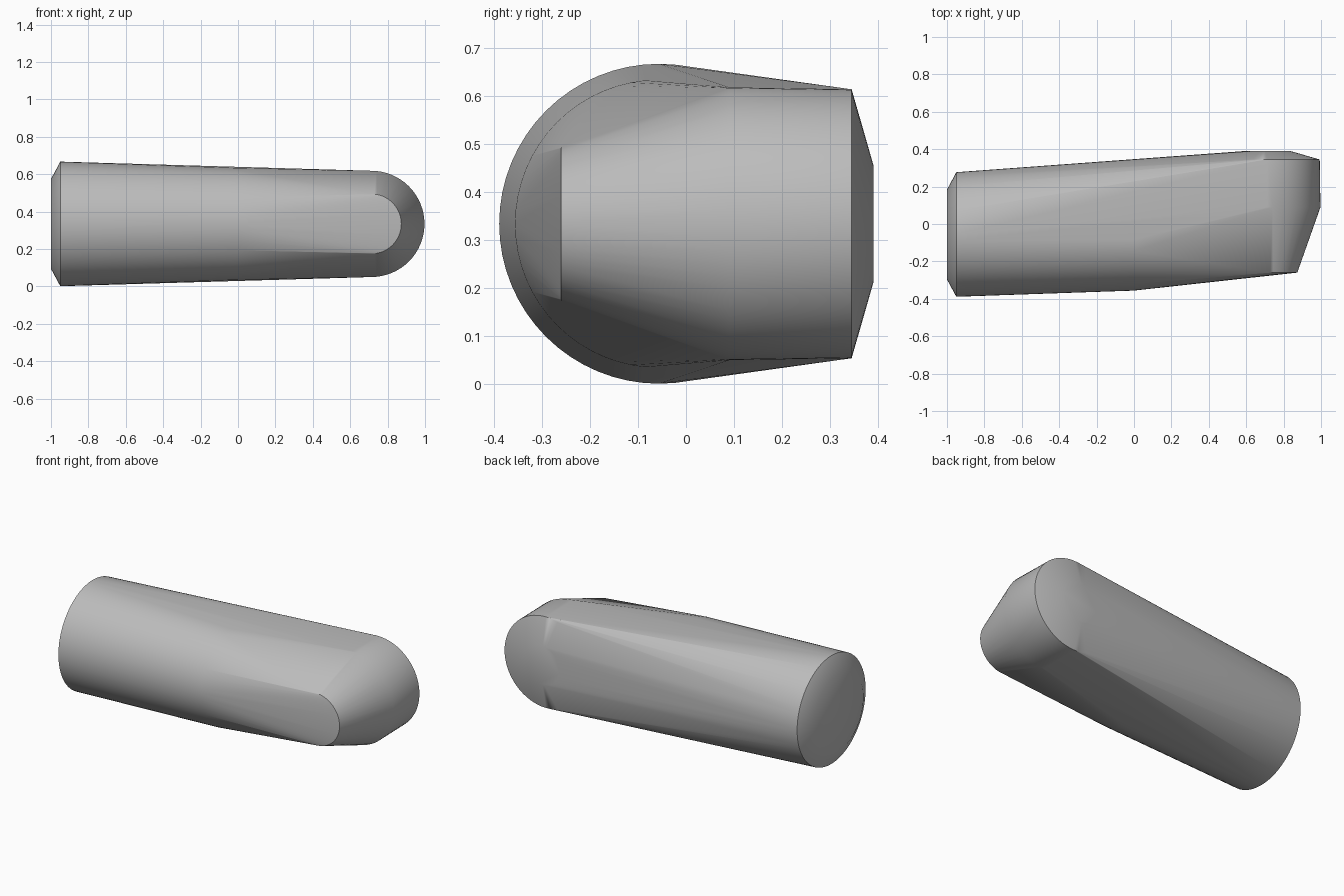
import bpy, bmesh, math
from mathutils import Vector

cube = bpy.data.objects.get("Cube")
if cube:
    bpy.data.objects.remove(cube, do_unlink=True)

SEGMENTS = 64
MID_Z = 0.334


def ring(bm, axis, centre, radius):
    """Add a circle of points facing along x or y."""
    for i in range(SEGMENTS):
        a = 2 * math.pi * i / SEGMENTS
        u, v = radius * math.cos(a), radius * math.sin(a)
        offset = Vector((0, u, v)) if axis == "x" else Vector((u, 0, v))
        bm.verts.new(Vector(centre) + offset)


# Grey finish
grey = bpy.data.materials.new("plain_grey")
colour = (0.5, 0.5, 0.5, 1)
grey.diffuse_color = colour
grey.use_nodes = True
grey.node_tree.nodes["Principled BSDF"].inputs["Base Color"].default_value = colour

bm = bmesh.new()

# Round shaft: chamfered end disc, full rim, slimmer middle
for x, radius in ((-1, 0.24), (-0.95, 0.333), (0, 0.3)):
    ring(bm, "x", (x, -0.056, MID_Z), radius)

# Rounded head: small front pad, wide wall, chamfered back
for y, radius in ((-0.26, 0.16), (0.09, 0.284), (0.345, 0.28), (0.39, 0.123)):
    ring(bm, "y", (0.713, y, MID_Z), radius)

# Wrap the rings in one tight skin
hull = bmesh.ops.convex_hull(bm, input=bm.verts[:])
spare = {g for key in ("geom_interior", "geom_unused") for g in hull[key]
         if isinstance(g, bmesh.types.BMVert)}
bmesh.ops.delete(bm, geom=list(spare), context="VERTS")
bmesh.ops.dissolve_limit(bm, angle_limit=math.radians(0.3),
                         verts=bm.verts[:], edges=bm.edges[:])
bmesh.ops.recalc_face_normals(bm, faces=bm.faces[:])

mesh = bpy.data.meshes.new("tapered_body")
bm.to_mesh(mesh)
bm.free()
mesh.materials.append(grey)
body = bpy.data.objects.new("tapered_body", mesh)
bpy.context.collection.objects.link(body)

# Smooth skin with crisp rims
bpy.ops.object.select_all(action="DESELECT")
body.select_set(True)
bpy.context.view_layer.objects.active = body
bpy.ops.object.shade_smooth_by_angle(angle=math.radians(30))
